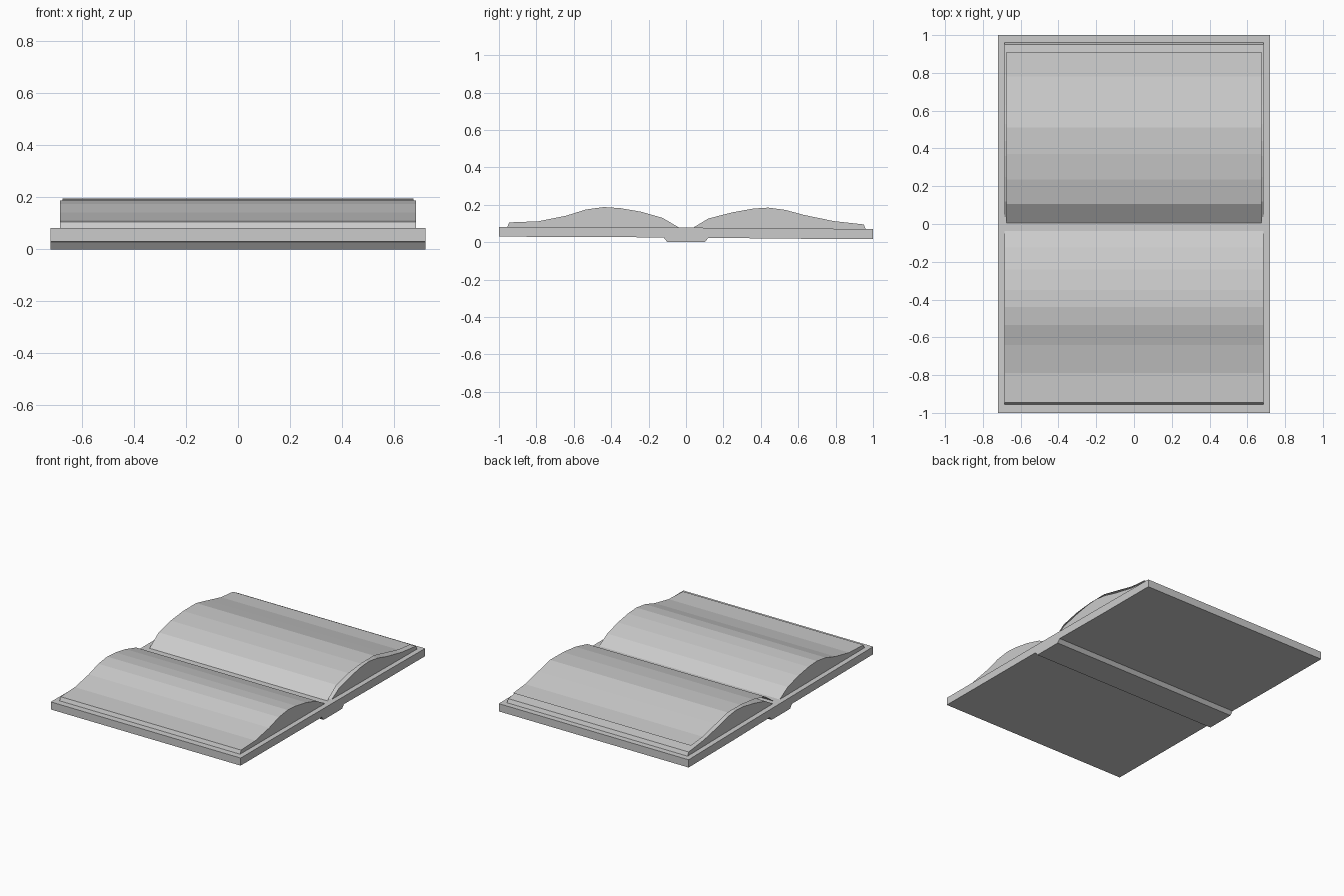
import bpy


def extrude_profile(name, profile, half_width, closed=True):
    """Sweep a (y, z) profile straight across x; closed profiles get end caps."""
    n = len(profile)
    verts = [(x, y, z) for x in (-half_width, half_width) for y, z in profile]
    faces = [(i, i + n, (i + 1) % n + n, (i + 1) % n)
             for i in range(n if closed else n - 1)]
    if closed:
        faces += [tuple(range(n)), tuple(reversed(range(n, 2 * n)))]
    mesh = bpy.data.meshes.new(name)
    mesh.from_pydata(verts, [], faces)
    mesh.update()
    obj = bpy.data.objects.new(name, mesh)
    bpy.context.collection.objects.link(obj)
    return obj


# Cover boards with the spine bulging underneath
extrude_profile("cover", [
    (1, 0.07), (0.5, 0.075), (0, 0.078), (-0.5, 0.08), (-1, 0.082),
    (-1, 0.03), (-0.12, 0.026), (-0.10, 0.0), (0.10, 0.0), (0.12, 0.024),
    (0.53, 0.019), (1, 0.017)], 0.72)

# Front page block
extrude_profile("front_pages", [
    (-0.035, 0.077), (-0.125, 0.13), (-0.24, 0.163), (-0.35, 0.182),
    (-0.44, 0.188), (-0.535, 0.175), (-0.64, 0.142), (-0.79, 0.112),
    (-0.945, 0.106), (-0.957, 0.078)], 0.685)

# Back page block
extrude_profile("back_pages", [
    (0.962, 0.068), (0.95, 0.095), (0.79, 0.113), (0.63, 0.146),
    (0.53, 0.173), (0.44, 0.185), (0.36, 0.18), (0.25, 0.16),
    (0.12, 0.127), (0.035, 0.076)], 0.685)

# Single loose page lifting off the back block
extrude_profile("loose_page", [
    (0.91, 0.12), (0.78, 0.132), (0.64, 0.165), (0.51, 0.195),
    (0.37, 0.194), (0.235, 0.18), (0.105, 0.149), (0.005, 0.078)],
    0.675, closed=False)
